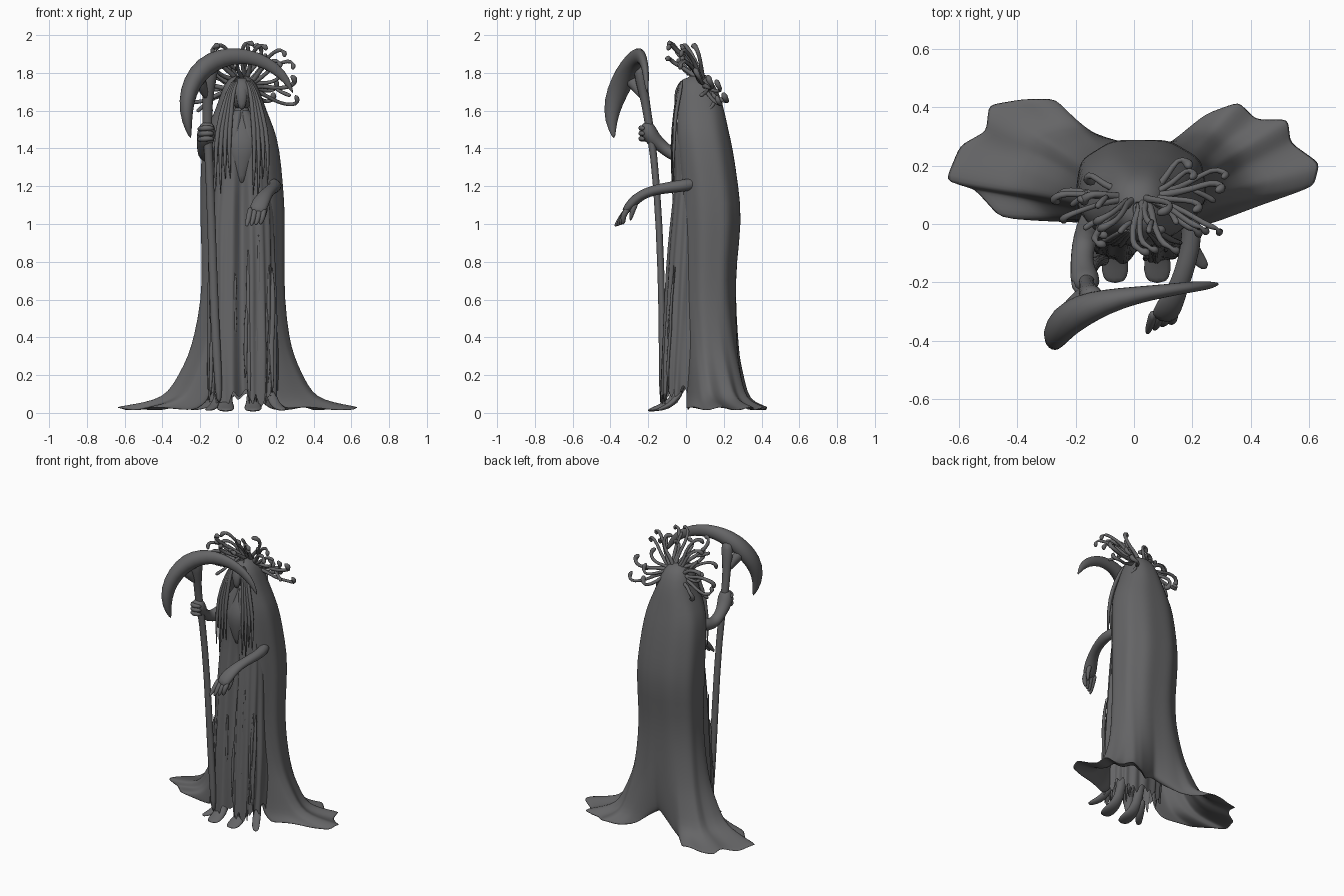
import bpy, bmesh, math, random
from mathutils import Vector as V

random.seed(7)
grey = bpy.data.materials.new("charcoal grey")
grey.diffuse_color = (0.13, 0.13, 0.134, 1)


def loft(bm, rings, closed=True, cap=True):
    """Skin a list of equally long point rings."""
    vs = [[bm.verts.new(p) for p in r] for r in rings]
    n = len(vs[0])
    for a, b in zip(vs, vs[1:]):
        for i in range(n if closed else n - 1):
            j = (i + 1) % n
            bm.faces.new((a[i], a[j], b[j], b[i]))
    if cap:
        bm.faces.new(vs[0][::-1])
        bm.faces.new(vs[-1])


def tube(bm, pts, ra, rb=None, ref=(0, 1, 0), n=8):
    """Tapered tube; rb is the radius along ref, ra the radius across it."""
    pts = [V(p) for p in pts]
    rb = rb or ra
    rings = []
    for k, p in enumerate(pts):
        t = (pts[min(k + 1, len(pts) - 1)] - pts[max(k - 1, 0)]).normalized()
        u = V(ref) - t * V(ref).dot(t)
        u.normalize()
        v = t.cross(u)
        rings.append([p + v * ra[k] * math.cos(2 * math.pi * i / n)
                      + u * rb[k] * math.sin(2 * math.pi * i / n) for i in range(n)])
    loft(bm, rings)


def blob(bm, c, r):
    """Ellipsoid."""
    vs = bmesh.ops.create_uvsphere(bm, u_segments=16, v_segments=10, radius=1)["verts"]
    for v in vs:
        v.co = V((c[0] + v.co.x * r[0], c[1] + v.co.y * r[1], c[2] + v.co.z * r[2]))


def finish(name, bm, sub=1, thick=0):
    bmesh.ops.recalc_face_normals(bm, faces=bm.faces[:])
    me = bpy.data.meshes.new(name)
    bm.to_mesh(me)
    bm.free()
    me.materials.append(grey)
    for p in me.polygons:
        p.use_smooth = True
    ob = bpy.data.objects.new(name, me)
    bpy.context.collection.objects.link(ob)
    if thick:
        m = ob.modifiers.new("thickness", "SOLIDIFY")
        m.thickness = thick
        m.offset = 0
    if sub:
        m = ob.modifiers.new("smooth", "SUBSURF")
        m.levels = m.render_levels = sub
    return ob


def sample(poly, f):
    """Point at fraction f along a control polygon, by index."""
    s = f * (len(poly) - 1)
    i = min(int(s), len(poly) - 2)
    return V(poly[i]).lerp(V(poly[i + 1]), s - i)


def spow(x, e):
    return math.copysign(abs(x) ** e, x)


# Cloak: open-fronted loft that flares into two trailing wings on the ground
hem = [(.26, 0), (.45, .07), (.62, .13), (.64, .21), (.54, .28), (.53, .36), (.42, .36), (.36, .42),
       (.25, .38), (.13, .28), (.02, .2), (-.1, .28), (-.2, .34), (-.27, .43), (-.38, .43),
       (-.5, .41), (-.51, .32), (-.6, .27), (-.65, .15), (-.55, .12), (-.46, .02), (-.23, .01)]
# z, left, right, front, back, flare
levels = [(1.785, 0, .03, .03, .07, 0), (1.765, -.055, .08, -.015, .13, 0), (1.7, -.085, .115, -.04, .17, 0),
          (1.6, -.115, .145, -.055, .2, 0), (1.5, -.165, .19, -.06, .22, 0), (1.4, -.19, .215, -.055, .245, 0),
          (1.2, -.195, .235, -.035, .275, 0), (1.02, -.195, .245, -.03, .295, 0), (.8, -.185, .24, -.02, .265, 0),
          (.6, -.18, .235, -.02, .26, .02), (.4, -.19, .235, -.01, .27, .09), (.3, -.19, .235, -.01, .275, .16),
          (.2, -.19, .235, -.01, .28, .27), (.1, -.19, .235, -.01, .28, .4), (.06, -.19, .235, -.01, .28, .56),
          (.035, -.19, .235, -.01, .27, .8), (.02, -.19, .235, -.01, .255, 1)]
bm = bmesh.new()
rings, N = [], 64
for z, l, r, yf, yb, b in levels:
    ring = []
    for i in range(N):
        f = i / (N - 1)
        a = math.radians(-62 + 304 * f)
        fold = 1 + .018 * math.sin(f * 47) * min(1, (1.8 - z) * 1.2)
        x = (l + r) / 2 + (r - l) / 2 * spow(math.cos(a), .85) * fold
        y = (yf + yb) / 2 + (yb - yf) / 2 * spow(math.sin(a), .85) * fold
        h = sample(hem, f)
        lift = .12 * b * max(0, 1 - abs(f - .476) / .06) + .01 * b * math.sin(f * 61)
        ring.append((x + (h.x - x) * b, y + (h.y - y) * b, z + max(lift, -.006)))
    rings.append(ring)
loft(bm, rings, closed=False, cap=False)
finish("cloak", bm, 1, .008)

# Robe: pleated tube under the cloak
bm = bmesh.new()
rings = []
for z, hw, yf, yb in [(1.6, .04, -.03, .08), (1.5, .12, -.06, .15), (1.42, .155, -.075, .17), (1.28, .15, -.06, .18),
                      (1.15, .165, -.07, .18), (1, .175, -.085, .18), (.75, .18, -.105, .17), (.5, .185, -.12, .16),
                      (.3, .19, -.13, .15), (.1, .18, -.135, .13)]:
    ring = []
    for i in range(72):
        a = 2 * math.pi * i / 72
        k = 1 + min(1, (1.6 - z)) * (.045 * math.sin(a * 17) + random.uniform(-.05, .05))
        slit = .05 * max(0, 1 - abs(a - 1.5 * math.pi) / .16) * (1 if z < 1.2 else .3)
        ring.append((.02 + hw * k * spow(math.cos(a), .8),
                     (yf + yb) / 2 + (yb - yf) / 2 * k * spow(math.sin(a), .8) + slit,
                     z + (random.uniform(-.08, .06) if z < .2 else 0)))
    rings.append(ring)
loft(bm, rings, cap=False)
finish("robe", bm, 1)

# Torn strips hanging down the front of the robe
bm = bmesh.new()
for i in range(22):
    x = -.14 + .32 * i / 21
    if abs(x - .01) < .02:
        continue
    top, end = random.uniform(.5, 1), random.uniform(.03, .22)
    d = .04 * abs(x - .02) / .17
    pts, w = [], random.uniform(.01, .018)
    for k in range(7):
        f = k / 6
        z = top + (end - top) * f
        pts.append((x + random.uniform(-.008, .008), -.135 + .05 * z + d + random.uniform(-.012, .004), z))
    tube(bm, pts, [.003, w, w, w * 1.1, w, w * .8, .003], [.003] + [.009] * 5 + [.002], n=6)
# cloth scraps dragging on the floor
for s, x in ((1, .17), (-1, -.09)):
    tube(bm, [(x, -.02, .12), (x + .02 * s, -.07, .05), (x + .05 * s, -.12, .025), (x + .08 * s, -.155, .015)],
         [.02, .018, .014, .006], [.03, .03, .028, .015], ref=(1, 0, 0))
finish("torn_strips", bm, 1)

# Legs and splayed feet
bm = bmesh.new()
for x in (.08, -.065):
    tube(bm, [(x, .02, .4), (x, -.02, .2), (x, -.05, .08), (x, -.1, .04), (x, -.16, .022), (x, -.205, .012)],
         [.04, .035, .03, .028, .015, .007], [.04, .035, .035, .045, .055, .035], ref=(1, 0, 0))
finish("legs", bm, 1)

# Head and chest
bm = bmesh.new()
blob(bm, (.02, .015, 1.69), (.066, .073, .085))
tube(bm, [(.02, -.03, 1.74), (.02, -.05, 1.67), (.02, -.04, 1.6)], [.03, .035, .015], [.02, .02, .015])
tube(bm, [(.02, .03, 1.64), (.02, .02, 1.56), (.02, .0, 1.47), (.02, -.005, 1.4), (.02, -.01, 1.3), (.02, -.02, 1.2)],
     [.04, .045, .1, .12, .06, .01], [.04, .05, .07, .085, .06, .03], n=14)
finish("head_and_chest", bm, 1)

# Hair locks framing the face
bm = bmesh.new()
for s in (-1, 1):
    for k in range(4):
        o = .017 * k
        tube(bm, [(.02 + s * (.02 + o * .4), -.02, 1.765), (.02 + s * (.048 + o * .5), -.045 + o * .3, 1.7),
                  (.02 + s * (.058 + o), -.058, 1.58), (.02 + s * (.07 + o * 1.4), -.078 + o * .3, 1.43),
                  (.02 + s * (.06 + o * 1.5), -.07, 1.25 - random.uniform(0, .18))],
             [.006, .014, .016, .015, .003], [.006, .012, .012, .01, .003], n=6)
finish("hair_locks", bm, 1)

# Crown of writhing branches
bm = bmesh.new()
NB = 23
for i in range(NB):
    a = math.radians(-25 + 230 * i / (NB - 1) + random.uniform(-4, 4))
    c, s = math.cos(a), math.sin(a)
    R = random.uniform(.24, .275) if i % 2 else random.uniform(.15, .23)
    R *= 1 + .12 * abs(c)
    back = .115 - .13 * s + random.uniform(-.06, .07)
    side = random.choice((-1, 1))

    def at(r, off, y):
        return V((.02 + r * c - off * s * side, y, 1.72 + r * s + off * c * side))
    w = random.uniform(.01, .013)
    mid = back * .5 + .045
    pts = [at(.03, 0, .09), at(R * .35, .012, .045 + mid * .5), at(R * .62, -.012, mid),
           at(R * .88, -.008, back), at(R, .012, back - .015), at(R * 1.01, .034, back - .025),
           at(R * .93, .055, back - .035)]
    tube(bm, pts, [w * 1.6, w * 1.2, w, w, w * 1.3, w * 1.9, w * .8], ref=(-s, .3, c), n=7)
    if i % 3 == 0:  # forked twig
        tube(bm, [pts[2], at(R * .8, -.04, mid - .02), at(R * .92, -.055, mid - .045)],
             [w, w * .9, w * 1.3], ref=(-s, .3, c), n=6)
finish("branch_crown", bm, 1)

# Scythe: staff and curved blade
bm = bmesh.new()
tube(bm, [(-.1, -.125, .04), (-.105, -.125, .2), (-.125, -.125, .5), (-.14, -.14, 1), (-.155, -.17, 1.38),
          (-.165, -.2, 1.55), (-.16, -.215, 1.65), (-.155, -.235, 1.75), (-.14, -.25, 1.86)],
     [.015, .025, .026, .024, .024, .03, .028, .04, .05], [.015, .022, .02, .02, .02, .025, .025, .035, .04])
finish("scythe_staff", bm, 1)
bm = bmesh.new()
tube(bm, [(-.25, -.38, 1.45), (-.272, -.4, 1.54), (-.275, -.385, 1.65), (-.245, -.34, 1.75), (-.18, -.295, 1.835),
          (-.09, -.265, 1.88), (0, -.245, 1.892), (.1, -.23, 1.878), (.2, -.215, 1.825), (.26, -.21, 1.76),
          (.292, -.205, 1.69)],
     [.004, .03, .044, .053, .06, .053, .045, .038, .032, .022, .003],
     [.006, .035, .055, .065, .06, .045, .032, .024, .02, .015, .003], n=10)
# web joining blade and staff
tube(bm, [(-.165, -.22, 1.66), (-.19, -.26, 1.73), (-.22, -.31, 1.79)], [.015, .03, .05], [.02, .035, .05])
finish("scythe_blade", bm, 1)

# Arm gripping the staff
bm = bmesh.new()
tube(bm, [(-.12, .06, 1.4), (-.16, -.02, 1.36), (-.175, -.08, 1.37), (-.18, -.13, 1.415), (-.172, -.175, 1.45),
          (-.165, -.2, 1.49), (-.16, -.21, 1.545)],
     [.05, .045, .036, .034, .045, .05, .025], [.05, .045, .042, .04, .05, .055, .03], ref=(1, 0, 0), n=10)
for k in range(3):  # fingers wrapped round the staff
    z = 1.445 + .028 * k
    tube(bm, [(-.21, -.19, z), (-.195, -.232, z + .005), (-.16, -.245, z + .008), (-.125, -.22, z + .005)],
         [.012, .016, .016, .012], ref=(0, 0, 1))
finish("gripping_arm", bm, 1)

# Outstretched arm with drooping hand
bm = bmesh.new()
tube(bm, [(.16, .08, 1.22), (.2, .0, 1.205), (.195, -.08, 1.195), (.17, -.17, 1.18), (.145, -.235, 1.155),
          (.12, -.285, 1.115), (.095, -.33, 1.055)],
     [.03, .035, .032, .028, .028, .03, .022], [.03, .038, .036, .034, .038, .05, .048], ref=(1, 0, 0), n=10)
for k in range(4):
    x = .06 + .024 * k
    tube(bm, [(x + .008, -.3, 1.09), (x, -.335, 1.045), (x - .008, -.355 + .008 * k, 1.015),
              (x - .015, -.378 + .014 * k, .985 + .004 * k)], [.018, .017, .015, .007], ref=(1, 0, 0))
tube(bm, [(.14, -.26, 1.12), (.145, -.285, 1.07), (.13, -.295, 1.015)], [.018, .016, .008], ref=(1, 0, 0))
finish("outstretched_arm", bm, 1)
